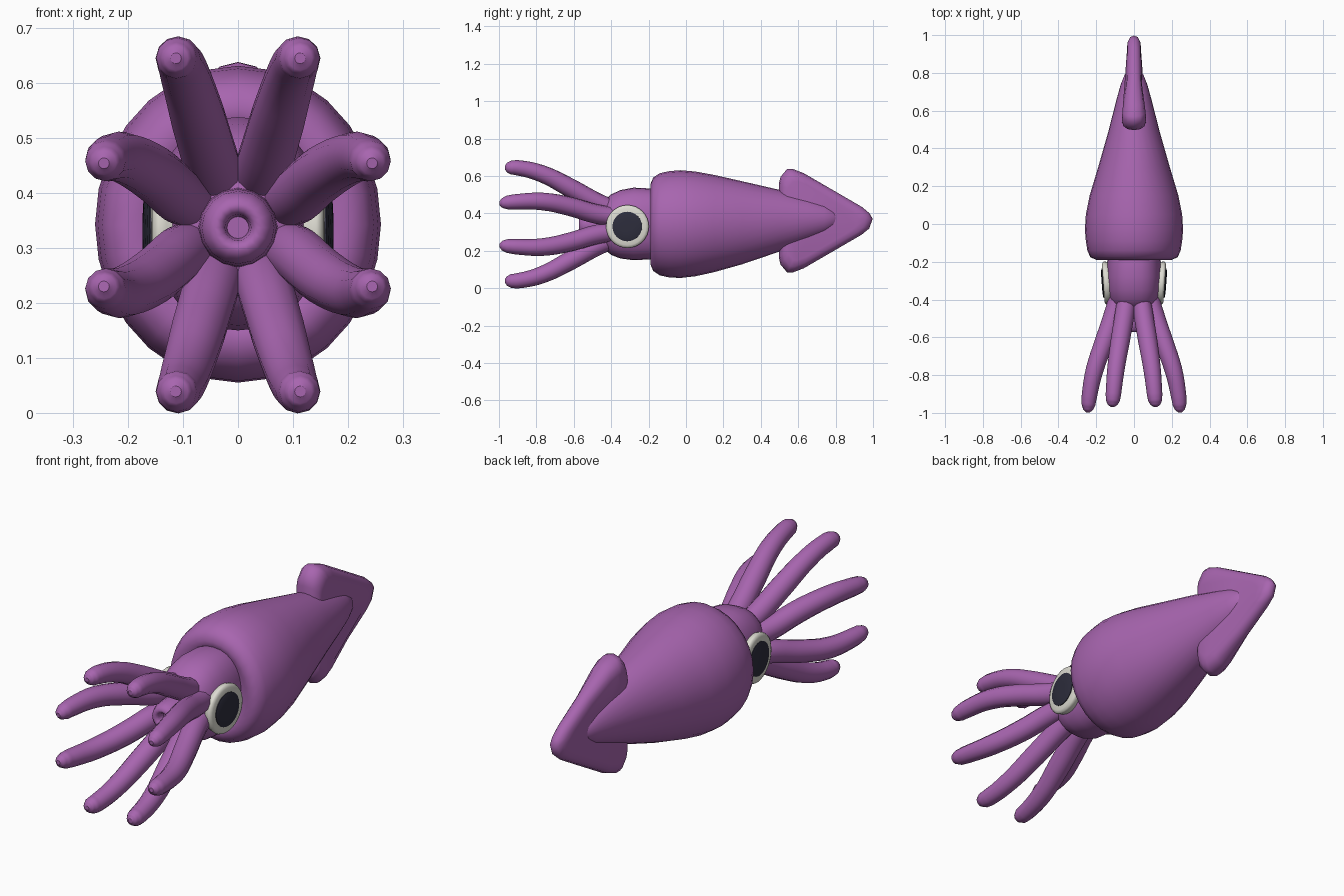
import bpy, bmesh, math
from mathutils import Vector, Matrix

if "Cube" in bpy.data.objects:
    bpy.data.objects.remove(bpy.data.objects["Cube"])


def material(name, col):
    m = bpy.data.materials.new(name)
    m.diffuse_color = (*col, 1)
    m.use_nodes = True
    m.node_tree.nodes["Principled BSDF"].inputs["Base Color"].default_value = m.diffuse_color
    return m


PURPLE = material("purple skin", (0.39, 0.13, 0.43))
WHITE = material("eye white", (0.72, 0.71, 0.64))
BLACK = material("pupil black", (0.026, 0.026, 0.045))
MID = 0.342  # height of the body's middle line


def finish(obj, mat, angle=60):
    obj.data.materials.clear()
    obj.data.materials.append(mat)
    bpy.ops.object.select_all(action='DESELECT')
    obj.select_set(True)
    bpy.context.view_layer.objects.active = obj
    bpy.ops.object.shade_smooth_by_angle(angle=math.radians(angle))
    return obj


def skin(name, rings, mat, angle=60):
    """Join equal-length closed rings of points into a capped solid."""
    bm = bmesh.new()
    loops = [[bm.verts.new(p) for p in ring] for ring in rings]
    n = len(loops[0])
    for a, b in zip(loops, loops[1:]):
        for i in range(n):
            j = (i + 1) % n
            bm.faces.new((a[i], a[j], b[j], b[i]))
    bm.faces.new(loops[0])
    bm.faces.new(loops[-1])
    bmesh.ops.recalc_face_normals(bm, faces=bm.faces)
    me = bpy.data.meshes.new(name)
    bm.to_mesh(me)
    bm.free()
    obj = bpy.data.objects.new(name, me)
    bpy.context.collection.objects.link(obj)
    return finish(obj, mat, angle)


def oval(y, zc, rx, rz, n=28, power=2.0):
    pts = []
    for i in range(n):
        t = 2 * math.pi * i / n
        c, s = math.cos(t), math.sin(t)
        pts.append((rx * math.copysign(abs(c) ** (2 / power), c), y,
                    zc + rz * math.copysign(abs(s) ** (2 / power), s)))
    return pts


# Mantle: y, centre height, half width, half height
mantle = [(-0.165, 0.342, 0.12, 0.16), (-0.185, 0.342, 0.17, 0.19),
          (-0.19, 0.342, 0.20, 0.215), (-0.175, 0.342, 0.232, 0.25),
          (-0.14, 0.342, 0.247, 0.273), (-0.09, 0.342, 0.255, 0.284),
          (-0.03, 0.343, 0.26, 0.288), (0.05, 0.344, 0.255, 0.28),
          (0.15, 0.346, 0.235, 0.26), (0.3, 0.35, 0.19, 0.222),
          (0.5, 0.361, 0.133, 0.165), (0.65, 0.367, 0.095, 0.115),
          (0.74, 0.37, 0.07, 0.083), (0.79, 0.372, 0.05, 0.055),
          (0.815, 0.373, 0.028, 0.03), (0.822, 0.373, 0.008, 0.008)]
skin("mantle", [oval(*r) for r in mantle], PURPLE)

# Head
head = [(-0.12, 0.342, 0.13, 0.18), (-0.2, 0.344, 0.142, 0.19),
        (-0.28, 0.344, 0.146, 0.194), (-0.35, 0.342, 0.142, 0.183),
        (-0.4, 0.34, 0.13, 0.162), (-0.435, 0.34, 0.11, 0.132),
        (-0.46, 0.338, 0.07, 0.08)]
skin("head", [oval(*r, power=2.4) for r in head], PURPLE)

# Snout with a rounded lip and a small recessed opening
snout = [(-0.42, 0.074), (-0.5, 0.07), (-0.54, 0.066), (-0.562, 0.056),
         (-0.572, 0.043), (-0.57, 0.032), (-0.558, 0.024), (-0.53, 0.02)]
skin("snout", [oval(y, 0.337, r, r, 16) for y, r in snout], PURPLE)

# Tail fin: side outline (y, z) shrunk towards both flat sides
outline = [(0.497, 0.36), (0.497, 0.47), (0.497, 0.56), (0.505, 0.595),
           (0.54, 0.637), (0.57, 0.638), (0.63, 0.615), (0.78, 0.528),
           (0.94, 0.435), (0.98, 0.402), (0.998, 0.372)]
outline += [(y, 0.722 - z) for y, z in reversed(outline[1:-1])]


def fin_ring(side, shrink, thick):
    ring = []
    for y, z in outline:
        y2 = 0.68 + (y - 0.68) * (1 - shrink)
        z2 = 0.361 + (z - 0.361) * (1 - shrink)
        w = 0.063 - 0.025 * min(1, max(0, (y - 0.55) / 0.25))
        ring.append((side * w * thick, y2, z2))
    return ring


skin("tail_fin", [fin_ring(-1, 0.24, 1), fin_ring(-1, 0.12, 0.9),
                  fin_ring(-1, 0.03, 0.55), fin_ring(1, 0, 0),
                  fin_ring(1, 0.03, 0.55), fin_ring(1, 0.12, 0.9),
                  fin_ring(1, 0.24, 1)], PURPLE, 70)

# Tentacles: x, y, height from the middle line, radius
inner = [(0.035, -0.38, 0.075, 0.05), (0.05, -0.48, 0.118, 0.052),
         (0.073, -0.62, 0.195, 0.051), (0.096, -0.77, 0.27, 0.046),
         (0.109, -0.9, 0.302, 0.041), (0.112, -0.935, 0.303, 0.037),
         (0.113, -0.957, 0.303, 0.026), (0.113, -0.968, 0.303, 0.01)]
outer = [(0.08, -0.38, 0.04, 0.05), (0.108, -0.48, 0.055, 0.052),
         (0.156, -0.62, 0.095, 0.051), (0.208, -0.77, 0.122, 0.047),
         (0.236, -0.91, 0.12, 0.041), (0.241, -0.955, 0.116, 0.037),
         (0.243, -0.983, 0.113, 0.026), (0.244, -0.997, 0.112, 0.01)]


def tentacle(name, path, sx, sz):
    cu = bpy.data.curves.new(name, 'CURVE')
    cu.dimensions = '3D'
    cu.bevel_depth = 1.0
    cu.bevel_resolution = 4
    cu.resolution_u = 4
    cu.use_fill_caps = True
    sp = cu.splines.new('BEZIER')
    sp.bezier_points.add(len(path) - 1)
    for bp, (x, y, z, r) in zip(sp.bezier_points, path):
        bp.co = (sx * x, y, MID + sz * z)
        bp.radius = r
        bp.handle_left_type = bp.handle_right_type = 'AUTO'
    obj = bpy.data.objects.new(name, cu)
    bpy.context.collection.objects.link(obj)
    bpy.ops.object.select_all(action='DESELECT')
    obj.select_set(True)
    bpy.context.view_layer.objects.active = obj
    bpy.ops.object.convert(target='MESH')
    finish(bpy.context.view_layer.objects.active, PURPLE)


for sx, side in ((1, "right"), (-1, "left")):
    for sz, level in ((1, "upper"), (-1, "lower")):
        tentacle(f"{level}_inner_tentacle_{side}", inner, sx, sz)
        tentacle(f"{level}_outer_tentacle_{side}", outer, sx, sz)

# Eyes: turned discs (distance out, radius), tilted slightly forward
white_rim = [(-0.05, 0.1), (-0.012, 0.112), (0.0, 0.115), (0.008, 0.111),
             (0.013, 0.1), (0.013, 0.07)]
pupil = [(0.0, 0.079), (0.016, 0.079), (0.019, 0.07), (0.021, 0.035)]
for sx, side in ((1, "right"), (-1, "left")):
    turn = Matrix.Rotation(math.radians(-4), 3, 'Z')
    for name, prof, mat in (("eye_white", white_rim, WHITE),
                            ("pupil", pupil, BLACK)):
        rings = []
        for d, r in prof:
            ring = []
            for i in range(32):
                t = 2 * math.pi * i / 32
                p = turn @ Vector((d, r * math.cos(t), r * math.sin(t)))
                ring.append((sx * (p.x + 0.15), p.y - 0.313, p.z + 0.33))
            rings.append(ring)
        skin(f"{name}_{side}", rings, mat, 50)
